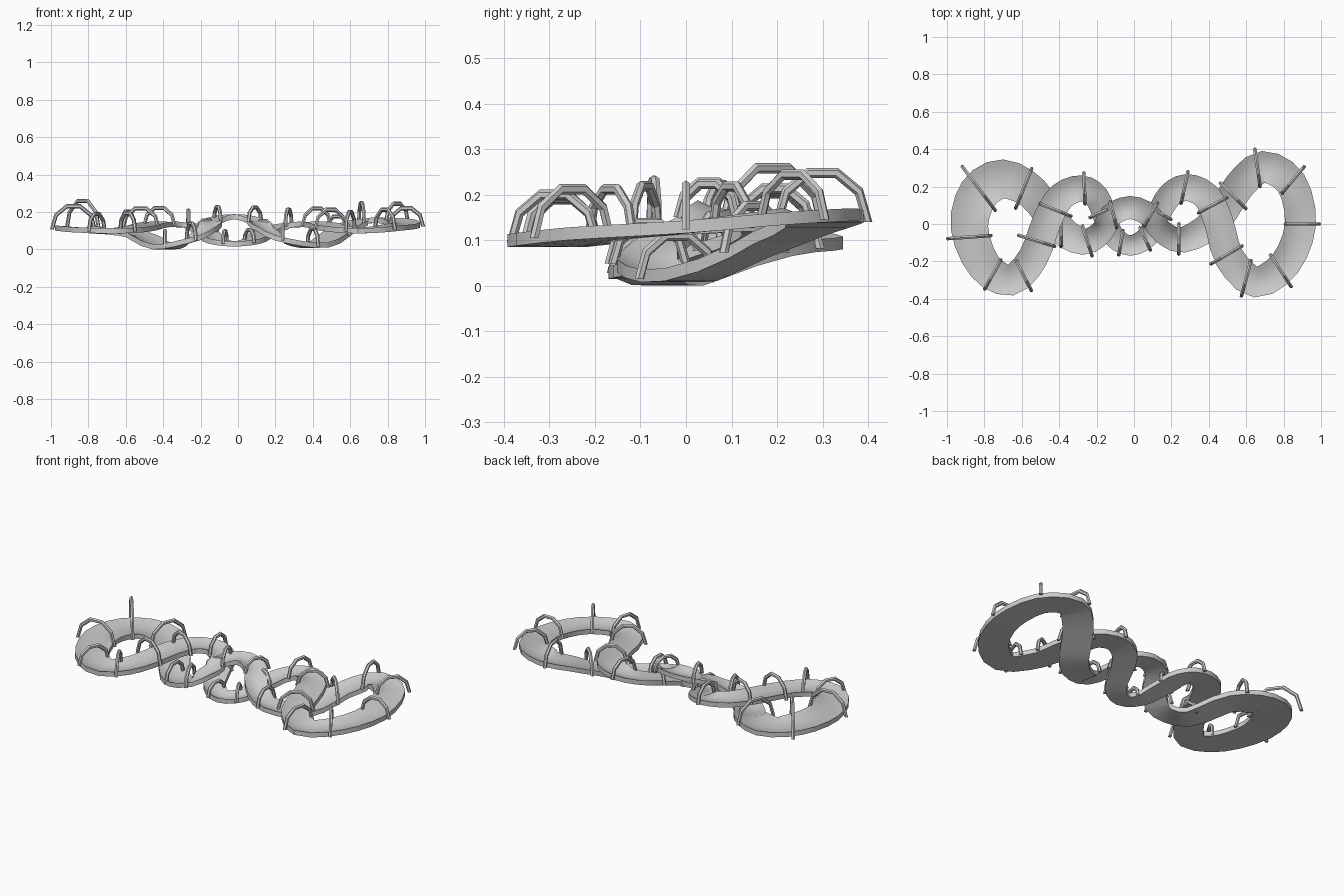
import bpy, bmesh, math
from mathutils import Vector

# Closed track centre line: x, y, z of underside, half width
PATH = [
    (-0.88, -0.02, 0.11, 0.10), (-0.80, -0.225, 0.10, 0.09), (-0.66, -0.30, 0.095, 0.083),
    (-0.54, -0.18, 0.105, 0.08), (-0.46, 0.03, 0.125, 0.078), (-0.385, 0.15, 0.13, 0.075),
    (-0.28, 0.19, 0.125, 0.07), (-0.20, 0.145, 0.105, 0.067), (-0.16, 0.05, 0.075, 0.062),
    (-0.11, -0.065, 0.04, 0.058), (-0.02, -0.115, 0.025, 0.055), (0.075, -0.065, 0.04, 0.058),
    (0.13, 0.05, 0.075, 0.062), (0.19, 0.15, 0.105, 0.068), (0.28, 0.195, 0.125, 0.072),
    (0.385, 0.15, 0.13, 0.075), (0.45, 0.02, 0.125, 0.078), (0.51, -0.18, 0.11, 0.08),
    (0.65, -0.31, 0.095, 0.083), (0.81, -0.21, 0.11, 0.083), (0.89, 0.0, 0.125, 0.083),
    (0.84, 0.22, 0.147, 0.083), (0.69, 0.305, 0.148, 0.085), (0.56, 0.20, 0.10, 0.083),
    (0.43, 0.01, 0.02, 0.08), (0.26, -0.085, 0.04, 0.068), (0.15, -0.04, 0.10, 0.062),
    (0.085, 0.045, 0.15, 0.062), (-0.02, 0.088, 0.17, 0.062), (-0.125, 0.045, 0.15, 0.062),
    (-0.17, -0.04, 0.10, 0.063), (-0.27, -0.095, 0.04, 0.07),
    (-0.40, -0.02, 0.01, 0.08), (-0.54, 0.165, 0.075, 0.09), (-0.70, 0.24, 0.09, 0.105),
    (-0.83, 0.165, 0.105, 0.108)]
STEPS = 3
THICK = 0.028
UP = Vector((0, 0, 1))


def sample(t):
    # Catmull-Rom point on the closed path
    i, f = int(math.floor(t)), t - math.floor(t)
    p = [Vector(PATH[(i + k) % len(PATH)]) for k in (-1, 0, 1, 2)]
    return 0.5 * (2 * p[1] + (p[2] - p[0]) * f + (2 * p[0] - 5 * p[1] + 4 * p[2] - p[3]) * f * f
                  + (3 * p[1] - p[0] - 3 * p[2] + p[3]) * f ** 3)


def frame(t):
    # centre, sideways direction, half width
    s = sample(t)
    d = sample(t + 0.02) - sample(t - 0.02)
    return s.to_3d(), Vector((d.y, -d.x, 0)).normalized(), s.w


def sweep(name, rings, closed):
    bm = bmesh.new()
    vs = [[bm.verts.new(p) for p in r] for r in rings]
    n, m = len(vs), len(vs[0])
    for i in range(n if closed else n - 1):
        a, b = vs[i], vs[(i + 1) % n]
        for j in range(m):
            k = (j + 1) % m
            bm.faces.new((a[j], a[k], b[k], b[j]))
    if not closed:
        bm.faces.new(vs[0])
        bm.faces.new(vs[-1])
    bmesh.ops.recalc_face_normals(bm, faces=bm.faces)
    me = bpy.data.meshes.new(name)
    bm.to_mesh(me)
    bm.free()
    ob = bpy.data.objects.new(name, me)
    bpy.context.collection.objects.link(ob)
    return ob


# Track: flat underside, upright edges, shallow trough on top
rings = []
for i in range(len(PATH) * STEPS):
    c, side, w = frame(i / STEPS)
    ring = [c - side * w, c + side * w]
    for u in (1, 0.67, 0.33, 0, -0.33, -0.67, -1):
        ring.append(c + side * w * u + UP * THICK * (0.3 + 0.7 * u * u))
    rings.append(ring)
track = sweep("track", rings, True)
bpy.ops.object.select_all(action='DESELECT')
track.select_set(True)
bpy.context.view_layer.objects.active = track
bpy.ops.object.shade_smooth_by_angle(angle=math.radians(35))

# Hoops: centre x, y, rough z, plan angle in degrees, half span
HOOPS = [
    (-.83, .19, .1, -53, .145), (-.59, .19, .09, 68, .113), (-.88, -.07, .11, 4, .115),
    (-.755, -.27, .1, 61, .088), (-.59, -.275, .1, -63, .09), (-.52, -.09, .11, -17, .1),
    (-.42, .075, .13, -22, .088), (-.265, .19, .12, 92, .082), (-.39, -.035, .01, 91, .085),
    (-.25, -.09, .05, -72, .083), (-.17, .065, .08, 25, .07), (-.11, .05, .15, -75, .07),
    (-.07, -.1, .03, 80, .065), (.06, -.08, .03, -65, .065), (.135, .06, .08, -30, .07),
    (.27, .195, .12, 78, .085), (.24, -.08, .05, 90, .08), (.40, -.02, .02, -70, .088),
    (.53, .15, .08, -45, .095), (.09, .05, .15, 60, .07), (.42, .10, .13, 28, .085),
    (.66, .3, .14, -82, .1), (.85, .235, .14, 50, .092), (.9, 0, .12, 0, .09),
    (.785, -.25, .11, -57, .1), (.6, -.29, .1, 75, .097), (.495, -.165, .11, 30, .095)]
R = 0.0105
TS = [i / 10 for i in range(len(PATH) * 10)]
for n, (x, y, z, deg, half) in enumerate(HOOPS):
    t = min(TS, key=lambda q: (sample(q).to_3d() - Vector((x, y, z))).length)
    c = Vector((x, y, sample(t).z + 0.008))
    side = Vector((math.cos(math.radians(deg)), math.sin(math.radians(deg)), 0))
    along = side.cross(UP)
    hoop = []
    # five straight pieces form each bow
    for k in range(6):
        a = math.pi * (1 - k / 5)
        out = side * math.cos(a) + UP * math.sin(a) * 1.13
        hoop.append([c + out * (half + R * math.cos(b)) + along * R * math.sin(b)
                     for b in (j * math.pi / 3 for j in range(6))])
    sweep("hoop_%02d" % (n + 1), hoop, False)

# Rest the model on z = 0
obs = list(bpy.context.collection.objects)
low = min(v.co.z for o in obs for v in o.data.vertices)
for o in obs:
    o.location.z -= low
